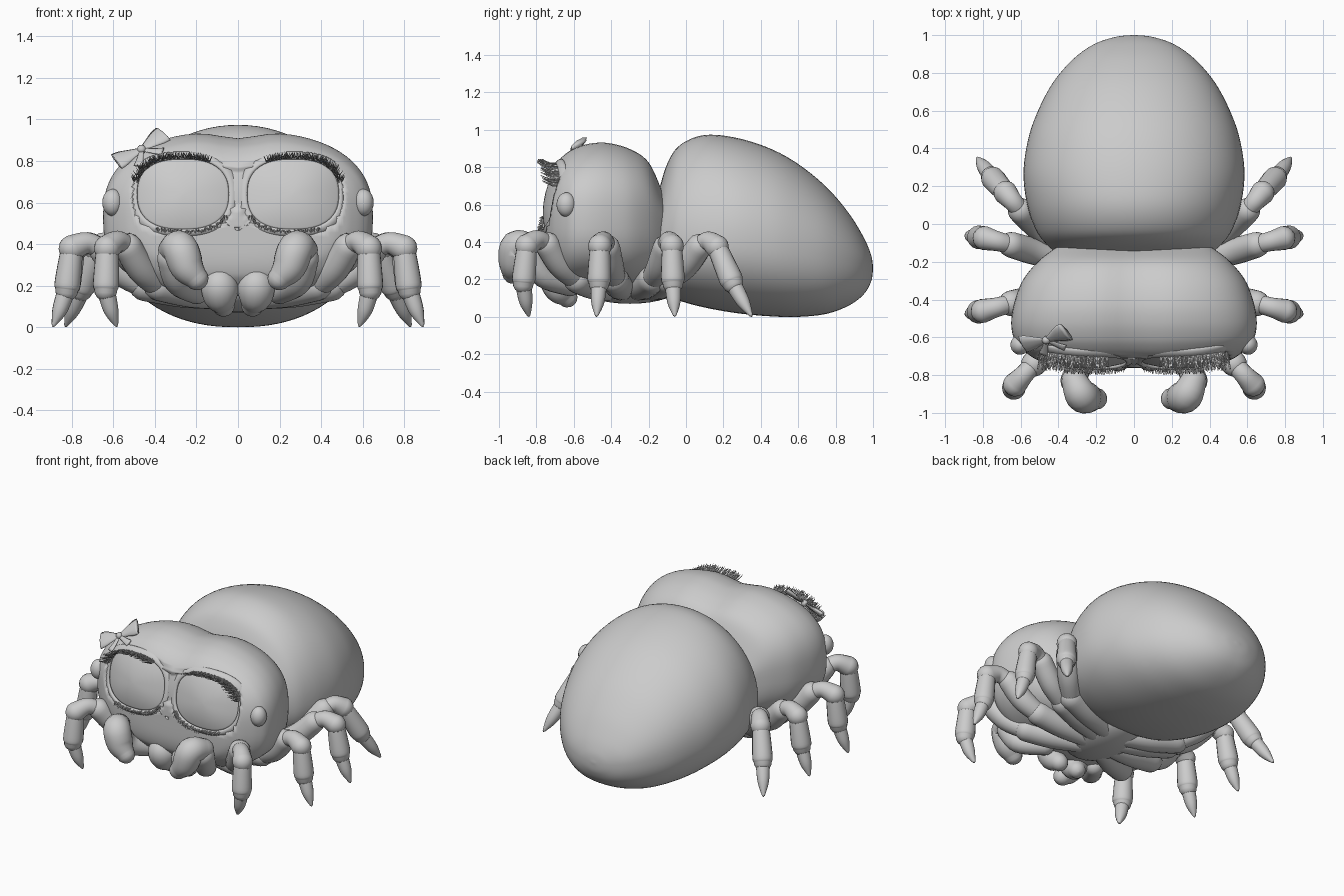
import bpy, bmesh, math, random
from mathutils import Vector, Matrix

if "Cube" in bpy.data.objects:
    bpy.data.objects.remove(bpy.data.objects["Cube"])

random.seed(4)


def spline(pts, k):
    """Catmull-Rom through tuples of any size, k steps per span."""
    out = []
    for i in range(len(pts) - 1):
        a, b, c, d = (pts[max(0, min(len(pts) - 1, i + j))] for j in (-1, 0, 1, 2))
        for s in range(k):
            t = s / k
            out.append(tuple(0.5 * (2 * q + (r - p) * t + (2 * p - 5 * q + 4 * r - u) * t * t
                                    + (3 * q - p - 3 * r + u) * t ** 3)
                             for p, q, r, u in zip(a, b, c, d)))
    return out + [tuple(pts[-1])]


def spow(v, e):
    return math.copysign(abs(v) ** e, v)


def skin(bm, rings, closed=False):
    vs = [[bm.verts.new(p) for p in r] for r in rings]
    n = len(vs[0])
    pairs = list(zip(vs, vs[1:])) + ([(vs[-1], vs[0])] if closed else [])
    for a, b in pairs:
        for i in range(n):
            bm.faces.new((a[i], a[(i + 1) % n], b[(i + 1) % n], b[i]))
    if not closed:
        bm.faces.new(vs[0][::-1])
        bm.faces.new(vs[-1])


def tube(bm, pts, n=18, k=5, round_ends=True, pleat=1.0):
    """Round tube through (x, y, z, radius) points."""
    pts = spline(pts, k)
    P = [Vector(p[:3]) for p in pts]
    R = [max(p[3], 0.001) for p in pts]
    T = [(P[min(i + 1, len(P) - 1)] - P[max(i - 1, 0)]).normalized() for i in range(len(P))]
    if round_ends:
        steps = [math.radians(a) for a in (88, 65, 42, 20)]
        head = [(P[0] - T[0] * R[0] * math.sin(a), R[0] * math.cos(a), T[0]) for a in steps]
        tail = [(P[-1] + T[-1] * R[-1] * math.sin(a), R[-1] * math.cos(a), T[-1]) for a in steps[::-1]]
    else:
        head, tail = [], []
    side, rings = T[0].orthogonal().normalized(), []
    prev = T[0]
    for p, r, t in head + list(zip(P, R, T)) + tail:
        side = (prev.rotation_difference(t) @ side).normalized()
        prev, up = t, t.cross(side)
        rings.append([p + (side * math.cos(2 * math.pi * i / n) + up * math.sin(2 * math.pi * i / n))
                      * r * (pleat if i % 2 else 1) for i in range(n)])
    skin(bm, rings)


def finish(name, bm, mirror=False):
    bmesh.ops.recalc_face_normals(bm, faces=bm.faces)
    me = bpy.data.meshes.new(name)
    bm.to_mesh(me)
    bm.free()
    me.polygons.foreach_set("use_smooth", [True] * len(me.polygons))
    ob = bpy.data.objects.new(name, me)
    bpy.context.collection.objects.link(ob)
    if mirror:
        ob.modifiers.new("mirror", 'MIRROR').use_mirror_merge = False
    return ob


def body(name, stations, e_up, e_low, dip=0.0, n=80):
    """Loft of (y, half width, top, bottom, widest height) sections."""
    bm, rings = bmesh.new(), []
    for y, w, zt, zb, zc in spline(stations, 6):
        ring = []
        for i in range(n):
            a = 2 * math.pi * i / n
            c, s = math.cos(a), math.sin(a)
            e = e_up if s > 0 else e_low
            x = w * spow(c, e)
            z = zc + (zt - zc if s > 0 else zc - zb) * spow(s, e)
            if s > 0:
                z -= dip * s * math.exp(-(x / 0.13) ** 2)
            ring.append((x, y, z))
        rings.append(ring)
    skin(bm, rings)
    return finish(name, bm)


def eye_pt(a, r, lift=0.0):
    """Point on the tilted face at angle a, r = 1 on the squarish eye outline."""
    x = 0.265 + 0.222 * r * spow(math.cos(a), 0.8)
    z = 0.64 + 0.17 * r * spow(math.sin(a), 0.8)
    return Vector((x, face_y(x, z) - lift, z))


def face_y(x, z):
    return -0.75 + 0.2 * (z - 0.5) + 0.7 * max(0, x - 0.25) ** 2


# Abdomen and head
body("abdomen", [(-.2, .30, .5, .25, .4), (-.15, .41, .66, .16, .4), (-.1, .47, .82, .12, .41),
                 (-.03, .52, .92, .085, .42), (.1, .565, .972, .05, .42), (.27, .585, .957, .02, .42),
                 (.45, .56, .9, .003, .4), (.6, .508, .817, 0, .37), (.75, .428, .695, .016, .34),
                 (.87, .325, .555, .06, .31), (.95, .215, .425, .12, .285), (.99, .1, .33, .19, .265),
                 (1, .01, .265, .255, .26)], 0.97, 0.88)
head = body("head", [(-.10, .36, .6, .2, .5), (-.13, .42, .69, .18, .51), (-.2, .51, .84, .17, .53),
                     (-.3, .59, .91, .15, .53), (-.42, .635, .942, .15, .53), (-.52, .65, .937, .15, .53),
                     (-.6, .638, .91, .15, .53), (-.65, .605, .878, .16, .53), (-.69, .56, .835, .19, .53),
                     (-.72, .51, .775, .22, .53), (-.745, .43, .69, .26, .52), (-.76, .25, .6, .34, .5),
                     (-.762, .02, .5, .48, .49)], 0.79, 0.75, dip=0.035)

# Eye sockets pressed into the head
for v in head.data.vertices:
    x, y, z = v.co
    r = (abs((abs(x) - .265) / .222) ** 2.5 + abs((z - .64) / .17) ** 2.5) ** .4
    if y < -.5 and r < 1.07:
        v.co.y = max(y, face_y(abs(x), z) + .02)

# Main eyes: squarish domes with soft flat rims lying on the face
N = 64
bm = bmesh.new()
skin(bm, [[eye_pt(2 * math.pi * i / N, r, 0.035 * (1 - r ** 2) - (0.03 if r > 1 else 0)) for i in range(N)]
          for r in (1.03, 1, .95, .88, .75, .6, .4, .2, .02)])
finish("main_eye", bm, True)
bm = bmesh.new()
skin(bm, [[eye_pt(2 * math.pi * i / N, 1.1 + 0.11 * math.cos(b), 0.016 * math.sin(b) - 0.003 - 0.01 * math.cos(b))
           for i in range(N)] for b in [2 * math.pi * j / 12 for j in range(12)]], closed=True)
finish("eye_rim", bm, True)

# Small side eyes
bm = bmesh.new()
bmesh.ops.create_uvsphere(bm, u_segments=24, v_segments=16, radius=1,
                          matrix=Matrix.Translation((.604, -.64, .6)) @ Matrix.Diagonal((.05, .052, .065, 1)))
finish("side_eye", bm, True)

# Eyelashes
bm = bmesh.new()


def lashes(count, a0, a1, length, lift):
    for i in range(count):
        a = math.radians(a0 + (a1 - a0) * i / count)
        p = eye_pt(a, 1.04 + random.uniform(-.03, .04), 0.01)
        ln = length * random.uniform(.75, 1.1)
        d = Vector((0.05 * math.cos(a) + random.uniform(-.25, .25), -1, 0.05 * math.sin(a)))
        m, e = p + d * ln * .5, p + d * ln + Vector((0, 0, lift))
        tube(bm, [(*p, .003), (*m, .0025), (*e, .0006)], n=4, k=2, round_ends=False)


lashes(220, 15, 118, .09, .018)
lashes(90, -150, -62, .03, -.008)
finish("eyelashes", bm, True)

# Feelers in front of the mouth, and the jaws
bm = bmesh.new()
tube(bm, [(.2, -.62, .17, .06), (.29, -.76, .22, .065), (.32, -.83, .33, .07)])
tube(bm, [(.315, -.83, .37, .07), (.28, -.905, .378, .086), (.245, -.92, .29, .082), (.2, -.925, .235, .058)])
finish("feeler", bm, True)
bm = bmesh.new()
tube(bm, [(.085, -.68, .25, .068), (.088, -.69, .2, .09), (.083, -.67, .145, .083), (.07, -.635, .105, .055)])
finish("jaw", bm, True)

# Sternum under the head
bm = bmesh.new()
bmesh.ops.create_uvsphere(bm, u_segments=24, v_segments=16, radius=1,
                          matrix=Matrix.Translation((0, -.3, .17)) @ Matrix.Diagonal((.2, .28, .1, 1)))
finish("sternum", bm)

# Legs: hip, femur end, knee, ankle, tip
legs = {
    "front_leg": [(.38, -.58, .2), (.53, -.74, .385), (.63, -.85, .38), (.637, -.87, .18), (.585, -.84, .005)],
    "second_leg": [(.45, -.38, .2), (.65, -.42, .37), (.8, -.46, .38), (.825, -.465, .18), (.89, -.478, .005)],
    "third_leg": [(.42, -.18, .2), (.65, -.11, .37), (.79, -.075, .38), (.825, -.07, .18), (.89, -.06, .005)],
    "rear_leg": [(.42, -.1, .2), (.6, .07, .375), (.68, .165, .375), (.755, .25, .18), (.83, .35, .005)],
}
for i, (name, pts) in enumerate(legs.items()):
    hip, femur, knee, ankle, tip = map(Vector, pts)
    bm = bmesh.new()
    root = Vector((.09, -.42 + .08 * i, .145))
    tube(bm, [(*root, .06), (*root.lerp(hip, .5), .078), (*hip, .075)])
    tube(bm, [(*hip, .06), (*(hip.lerp(femur, .55) - Vector((0, 0, .025))), .07), (*femur, .068)])
    top = femur.lerp(knee, .5) + Vector((0, 0, .03))
    tube(bm, [(*femur, .05), (*top, .052), (*knee, .064)])
    tube(bm, [(*knee, .05), (*knee.lerp(ankle, .2), .056), (*knee.lerp(ankle, .85), .063),
              (*ankle, .056)])
    bend = ankle.lerp(tip, .5) + (ankle - knee).normalized() * .012
    tube(bm, [(*ankle, .044), (*bend, .036), (*tip.lerp(bend, .12), .012), (*tip, .005)])
    finish(name, bm, True)

# Hair bow: pleated loops, tails and knot, flattened against the head
bm = bmesh.new()
for s in (-1, 1):
    tube(bm, [(0, 0, 0, .014), (.05 * s, 0, .006, .034), (.1 * s, 0, .012, .056), (.135 * s, 0, .015, .062)],
         n=16, k=3, round_ends=False, pleat=.88)
    tube(bm, [(0, 0, 0, .012), (.03 * s, 0, -.04, .016), (.07 * s, 0, -.085, .024)],
         n=8, k=3, round_ends=False)
bmesh.ops.scale(bm, vec=(1, .3, 1), verts=bm.verts)
bmesh.ops.create_uvsphere(bm, u_segments=12, v_segments=8, radius=.022)
ax = Vector((.85, .25, .5)).normalized()
nrm = Vector((-.4, -.7, .55))
nrm = (nrm - ax * nrm.dot(ax)).normalized()
up = ax.cross(-nrm)
up = up if up.z > 0 else -up
M = Matrix((ax, -nrm, up)).transposed().to_4x4()
bmesh.ops.transform(bm, matrix=Matrix.Translation((-.465, -.615, .856)) @ M, verts=bm.verts)
finish("hair_bow", bm)
